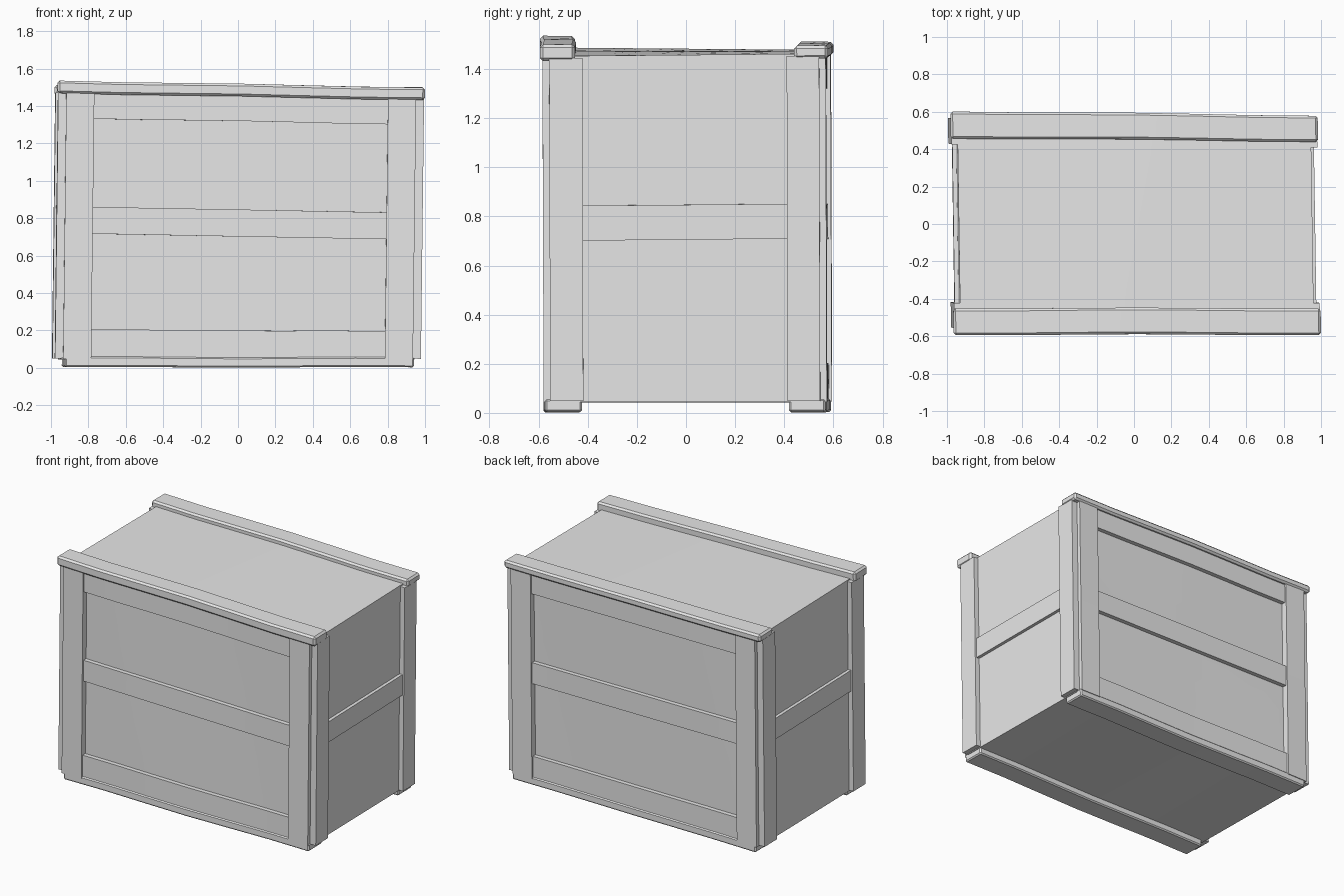
import bpy
import bmesh
import math
from mathutils import Vector

cube = bpy.data.objects.get("Cube")
if cube:
    bpy.data.objects.remove(cube, do_unlink=True)

grey = bpy.data.materials.new("plain grey")
grey.use_nodes = True
colour = (0.8, 0.8, 0.8, 1)
grey.diffuse_color = colour
grey.node_tree.nodes["Principled BSDF"].inputs["Base Color"].default_value = colour


def warp(p):
    """Lean and sag the whole crate slightly, as if hand-built."""
    x, y, z = p
    slope = 0.019 * min(z / 0.7, 1) * (0.7 - 0.5 * y)
    dx = 0.012 * (z - 0.75) - 0.015 * y
    dy = -0.02 * x * max(y, 0) + 0.004 * math.cos(4 * x) * (z - 0.75)
    dz = -slope * x + 0.003 * math.cos(5 * x) * (z - 0.75)
    return Vector((x + dx, y + dy, z + dz))


def board(name, xs, ys, zs, bevel=0.0, cuts=6):
    """A box between paired limits, cut into segments and warped."""
    lo, hi = Vector((xs[0], ys[0], zs[0])), Vector((xs[1], ys[1], zs[1]))
    size = hi - lo
    bm = bmesh.new()
    bmesh.ops.create_cube(bm, size=1)
    for v in bm.verts:
        v.co = (lo + hi) / 2 + Vector(a * b for a, b in zip(v.co, size))
    if bevel:
        bmesh.ops.bevel(bm, geom=bm.edges[:], offset=bevel, segments=1,
                        affect='EDGES', profile=0.5)
    for axis in range(3):
        if size[axis] < 0.5:
            continue
        normal = Vector((0, 0, 0))
        normal[axis] = 1
        for i in range(1, cuts):
            bmesh.ops.bisect_plane(
                bm, geom=bm.verts[:] + bm.edges[:] + bm.faces[:],
                plane_co=lo + size * i / cuts, plane_no=normal)
    for v in bm.verts:
        v.co = warp(v.co)
    bmesh.ops.recalc_face_normals(bm, faces=bm.faces[:])
    mesh = bpy.data.meshes.new(name)
    bm.to_mesh(mesh)
    bm.free()
    mesh.materials.append(grey)
    mesh.shade_smooth()
    mesh.set_sharp_from_angle(angle=math.radians(25))
    obj = bpy.data.objects.new(name, mesh)
    bpy.context.collection.objects.link(obj)
    return obj


def span(sign, inner, outer):
    return sorted((sign * inner, sign * outer))


# Inner box
board("crate_body", (-0.945, 0.945), (-0.54, 0.54), (0.045, 1.47))

# Long faces: posts, three rails, and the trims along top and bottom
for s, face in ((-1, "front"), (1, "back")):
    for t, side in ((1, "left"), (-1, "right")):
        board(f"{face}_{side}_post", span(t, 0.785, 0.935),
              span(s, 0.5, 0.582), (0.045, 1.47))
    for name, z0, z1 in (("bottom", 0.05, 0.2), ("middle", 0.702, 0.846),
                         ("top", 1.318, 1.46)):
        board(f"{face}_{name}_rail", (-0.79, 0.79), span(s, 0.5, 0.57), (z0, z1))
    top = 1.517 if s < 0 else 1.503
    board(f"{face}_top_trim", (-0.982, 0.982), span(s, 0.45, 0.592),
          (1.45, top), bevel=0.012)
    board(f"{face}_bottom_trim", (-0.925, 0.94), span(s, 0.425, 0.577),
          (0.003, 0.058), bevel=0.008)

# Short faces: two posts and one middle rail each
for t, side in ((1, "left"), (-1, "right")):
    for s, end in ((-1, "front"), (1, "back")):
        board(f"{side}_side_{end}_post", span(t, 0.9, 0.978),
              span(s, 0.42, 0.555), (0.05, 1.462))
    board(f"{side}_side_rail", span(t, 0.9, 0.967), (-0.43, 0.43), (0.718, 0.86))
